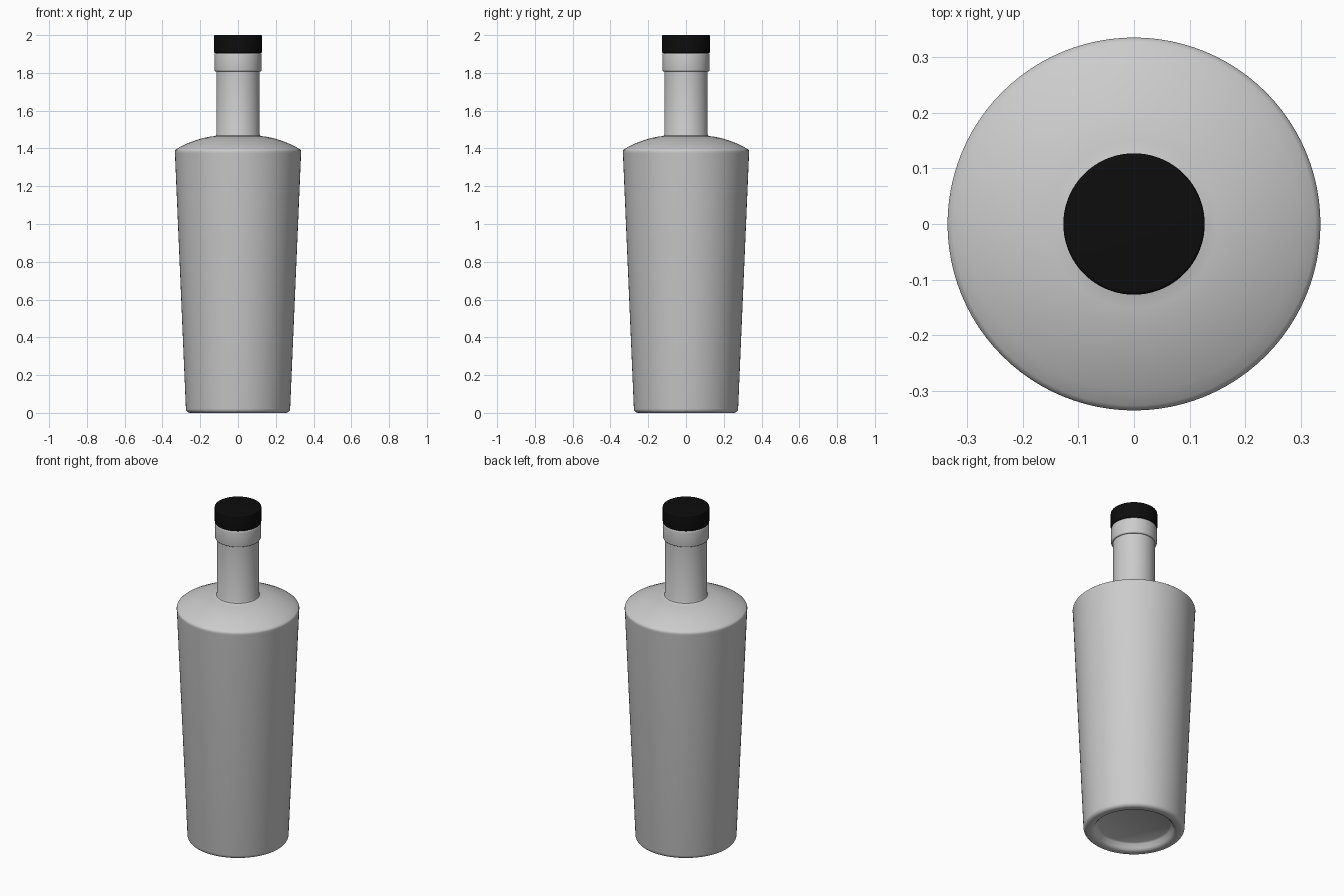
import bpy, bmesh, math

if "Cube" in bpy.data.objects:
    bpy.data.objects.remove(bpy.data.objects["Cube"])

SEGMENTS = 96


def lathe(name, profile):
    """Revolve (radius, height) points about z; radius 0 makes a pole."""
    bm = bmesh.new()
    verts = [bm.verts.new((r, 0, z)) for r, z in profile]
    edges = [bm.edges.new(pair) for pair in zip(verts, verts[1:])]
    bmesh.ops.spin(bm, geom=verts + edges, cent=(0, 0, 0), axis=(0, 0, 1),
                   angle=math.tau, steps=SEGMENTS)
    bmesh.ops.remove_doubles(bm, verts=bm.verts[:], dist=1e-5)
    bmesh.ops.recalc_face_normals(bm, faces=bm.faces[:])
    mesh = bpy.data.meshes.new(name)
    bm.to_mesh(mesh)
    bm.free()
    obj = bpy.data.objects.new(name, mesh)
    bpy.context.collection.objects.link(obj)
    bpy.ops.object.select_all(action='DESELECT')
    obj.select_set(True)
    bpy.context.view_layer.objects.active = obj
    bpy.ops.object.shade_smooth_by_angle(angle=math.radians(35))
    return obj


def arc(cr, cz, radius, start, end, steps=5):
    """Profile points on an arc, angles in degrees."""
    angles = [math.radians(start + (end - start) * i / steps) for i in range(steps + 1)]
    return [(cr + radius * math.cos(a), cz + radius * math.sin(a)) for a in angles]


# Bottle: recessed base, tapered body, domed shoulder, neck and lip collar
bottle = [(0, 0.04), (0.195, 0.04), (0.205, 0.034), (0.215, 0.012), (0.225, 0.003), (0.235, 0)]
bottle += arc(0.253, 0.023, 0.023, -90, -3)
bottle += [(0.334, 1.375), (0.335, 1.384), (0.333, 1.391), (0.326, 1.397),
           (0.30, 1.411), (0.265, 1.428), (0.225, 1.443), (0.185, 1.455),
           (0.15, 1.462), (0.125, 1.465), (0.118, 1.468), (0.115, 1.475)]
bottle += [(0.115, 1.808)]
bottle += arc(0.118, 1.815, 0.007, -90, 0, 4)
bottle += arc(0.118, 1.897, 0.007, 0, 90, 4)
bottle += [(0, 1.904)]
lathe("bottle", bottle)

# Black stopper cap with softened rims
cap = [(0, 1.905)]
cap += arc(0.122, 1.910, 0.005, -90, 0, 4)
cap += arc(0.121, 1.994, 0.006, 0, 90, 4)
cap += [(0, 2.0)]
stopper = lathe("cap", cap)
black = bpy.data.materials.new("black")
black.diffuse_color = (0.004, 0.004, 0.004, 1)
black.use_nodes = True
black.node_tree.nodes["Principled BSDF"].inputs["Base Color"].default_value = black.diffuse_color
stopper.data.materials.append(black)
